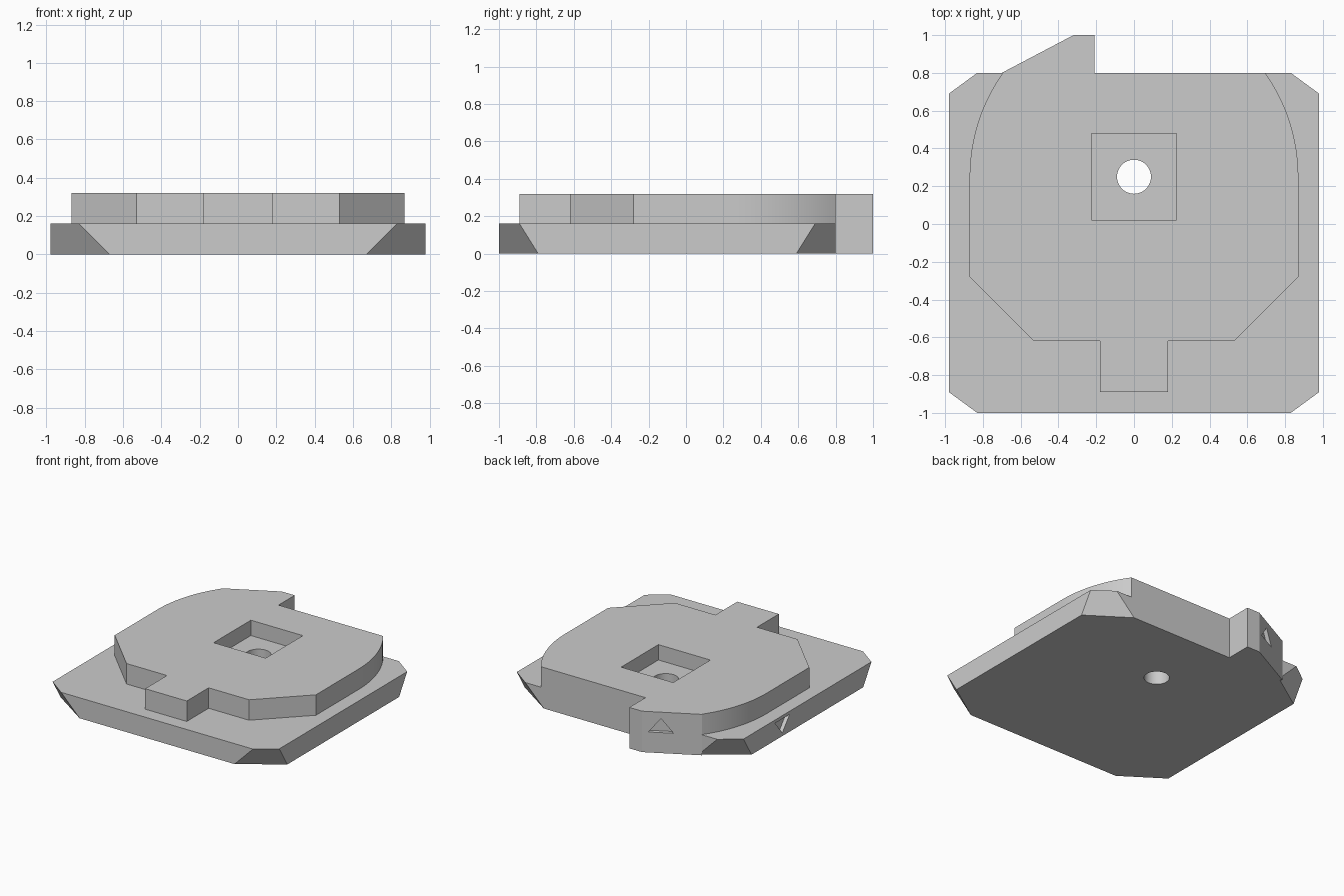
import bpy, bmesh, math
from mathutils import Vector

if "Cube" in bpy.data.objects:
    bpy.data.objects.remove(bpy.data.objects["Cube"], do_unlink=True)

grey = bpy.data.materials.new("plain_grey")
grey.use_nodes = True
COLOUR = (0.6, 0.6, 0.6, 1)
grey.diffuse_color = COLOUR
grey.node_tree.nodes["Principled BSDF"].inputs["Base Color"].default_value = COLOUR


def loft(name, lower, upper):
    """Solid between two matching closed outlines."""
    bm = bmesh.new()
    a = [bm.verts.new(p) for p in lower]
    b = [bm.verts.new(p) for p in upper]
    bm.faces.new(a)
    bm.faces.new(b)
    for i in range(len(a)):
        j = (i + 1) % len(a)
        bm.faces.new((a[i], a[j], b[j], b[i]))
    bmesh.ops.recalc_face_normals(bm, faces=bm.faces)
    mesh = bpy.data.meshes.new(name)
    bm.to_mesh(mesh)
    bm.free()
    mesh.materials.append(grey)
    ob = bpy.data.objects.new(name, mesh)
    bpy.context.collection.objects.link(ob)
    return ob


def prism(name, outline, z0, z1):
    return loft(name, [(x, y, z0) for x, y in outline], [(x, y, z1) for x, y in outline])


def mirrored(half):
    return half + [(-x, y) for x, y in reversed(half)]


def combine(target, other, operation):
    bpy.context.view_layer.objects.active = target
    mod = target.modifiers.new(operation, 'BOOLEAN')
    mod.operation, mod.solver, mod.object = operation, 'EXACT', other
    bpy.ops.object.modifier_apply(modifier=mod.name)
    bpy.data.objects.remove(other, do_unlink=True)


def octagon(cut_x, cut_y, z):
    half = [(cut_x, -1), (0.98, -1 + cut_y), (0.98, 0.8 - cut_y), (cut_x, 0.8)]
    return [(x, y, z) for x, y in mirrored(half)]


# Base plate with undercut corners
body = loft("mounting_plate", octagon(0.67, 0.21, 0), octagon(0.83, 0.11, 0.16))

# Raised plate with a front tab and rounded rear shoulders
half = [(0.18, -0.89), (0.18, -0.62), (0.53, -0.62), (0.87, -0.28)]
end = math.asin(0.55 / 0.95)
for i in range(17):
    t = end * i / 16
    half.append((-0.08 + 0.95 * math.cos(t), 0.25 + 0.95 * math.sin(t)))
half[-1] = (half[-1][0], 0.8)
combine(body, prism("raised_plate", mirrored(half), 0.1, 0.32), 'UNION')

# Rear hook
hook = [(-0.7, 0.8), (-0.32, 1), (-0.21, 1), (-0.21, 0.7), (-0.6, 0.7)]
combine(body, prism("rear_hook", hook, 0, 0.32), 'UNION')

# Square pocket and the round hole through its floor
pocket = [(-0.225, 0.02), (0.225, 0.02), (0.225, 0.48), (-0.225, 0.48)]
combine(body, prism("pocket_cutter", pocket, 0.2, 0.5), 'DIFFERENCE')
ring = [(0.09 * math.cos(i * math.tau / 48), 0.25 + 0.09 * math.sin(i * math.tau / 48))
        for i in range(48)]
combine(body, prism("hole_cutter", ring, -0.1, 0.4), 'DIFFERENCE')


# Triangular notches in the hook and in the right side
def notch(centre, normal, width, height):
    n = Vector(normal).normalized()
    side = Vector((-n.y, n.x, 0)) * width / 2
    rise = Vector((0, 0, height / 2))
    tri = [Vector(centre) + p for p in (side - rise, -side - rise, rise)]
    combine(body, loft("notch_cutter", [p - n * 0.03 for p in tri],
                       [p + n * 0.03 for p in tri]), 'DIFFERENCE')


notch((-0.44, 0.937, 0.215), (-0.2, 0.38, 0), 0.18, 0.11)
notch((-0.98, 0.21, 0.08), (-1, 0, 0), 0.18, -0.11)

bpy.ops.object.select_all(action='DESELECT')
body.select_set(True)
bpy.context.view_layer.objects.active = body
bpy.ops.object.shade_smooth_by_angle(angle=math.radians(20))
